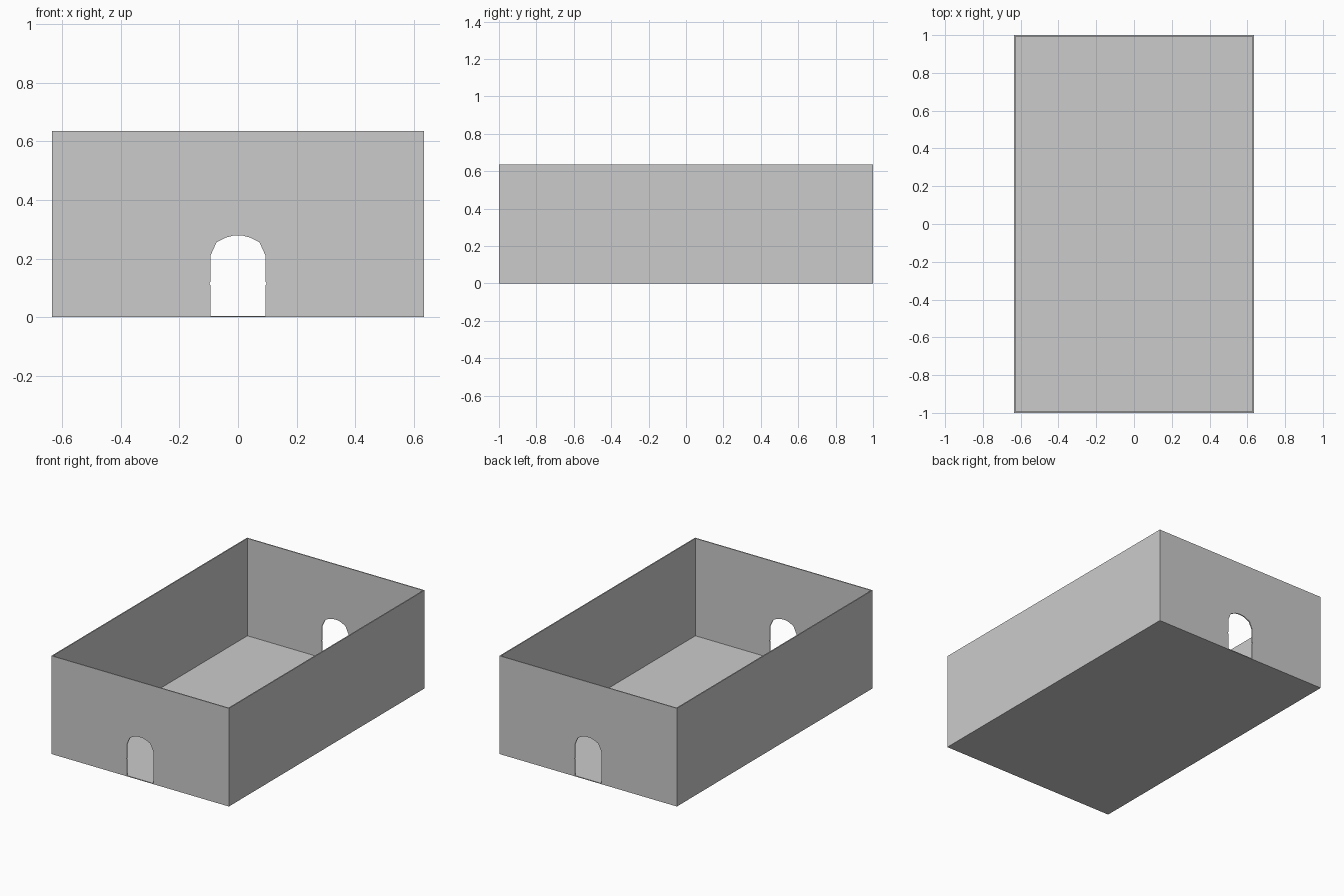
import bpy, bmesh

if "Cube" in bpy.data.objects:
    bpy.data.objects.remove(bpy.data.objects["Cube"])

W, L, H = 0.635, 1.0, 0.635   # half width, half length, height
T, FLOOR = 0.007, 0.005       # wall and floor thickness


def prism(name, profile, y0, y1):
    """Extrude an x-z profile along y into a closed solid."""
    bm = bmesh.new()
    face = bm.faces.new([bm.verts.new((x, y0, z)) for x, z in profile])
    ext = bmesh.ops.extrude_face_region(bm, geom=[face])
    verts = [v for v in ext["geom"] if isinstance(v, bmesh.types.BMVert)]
    bmesh.ops.translate(bm, verts=verts, vec=(0, y1 - y0, 0))
    bmesh.ops.recalc_face_normals(bm, faces=bm.faces)
    mesh = bpy.data.meshes.new(name)
    bm.to_mesh(mesh)
    bm.free()
    obj = bpy.data.objects.new(name, mesh)
    bpy.context.collection.objects.link(obj)
    return obj


def rect(w, z0, z1):
    return [(-w, z0), (w, z0), (w, z1), (-w, z1)]


def cut(target, cutter):
    """Subtract the cutter, then remove it."""
    mod = target.modifiers.new("cut", "BOOLEAN")
    mod.operation = "DIFFERENCE"
    mod.solver = "EXACT"
    mod.object = cutter
    bpy.context.view_layer.objects.active = target
    bpy.ops.object.modifier_apply(modifier=mod.name)
    bpy.data.objects.remove(cutter)


# Open-topped room: solid block with the interior hollowed out
room = prism("room_walls_and_floor", rect(W, 0, H), -L, L)
cut(room, prism("interior_cutter", rect(W - T, FLOOR, H + 0.1), -L + T, L - T))

# Arched doorway through both end walls, with small nicks in the jambs
half = [(0.094, FLOOR), (0.094, 0.108), (0.098, 0.115), (0.094, 0.122),
        (0.094, 0.21), (0.073, 0.256), (0.040, 0.272), (0.018, 0.278)]
arch = half + [(-x, z) for x, z in reversed(half)]
cut(room, prism("doorway_cutter", arch, -L - 0.1, L + 0.1))
